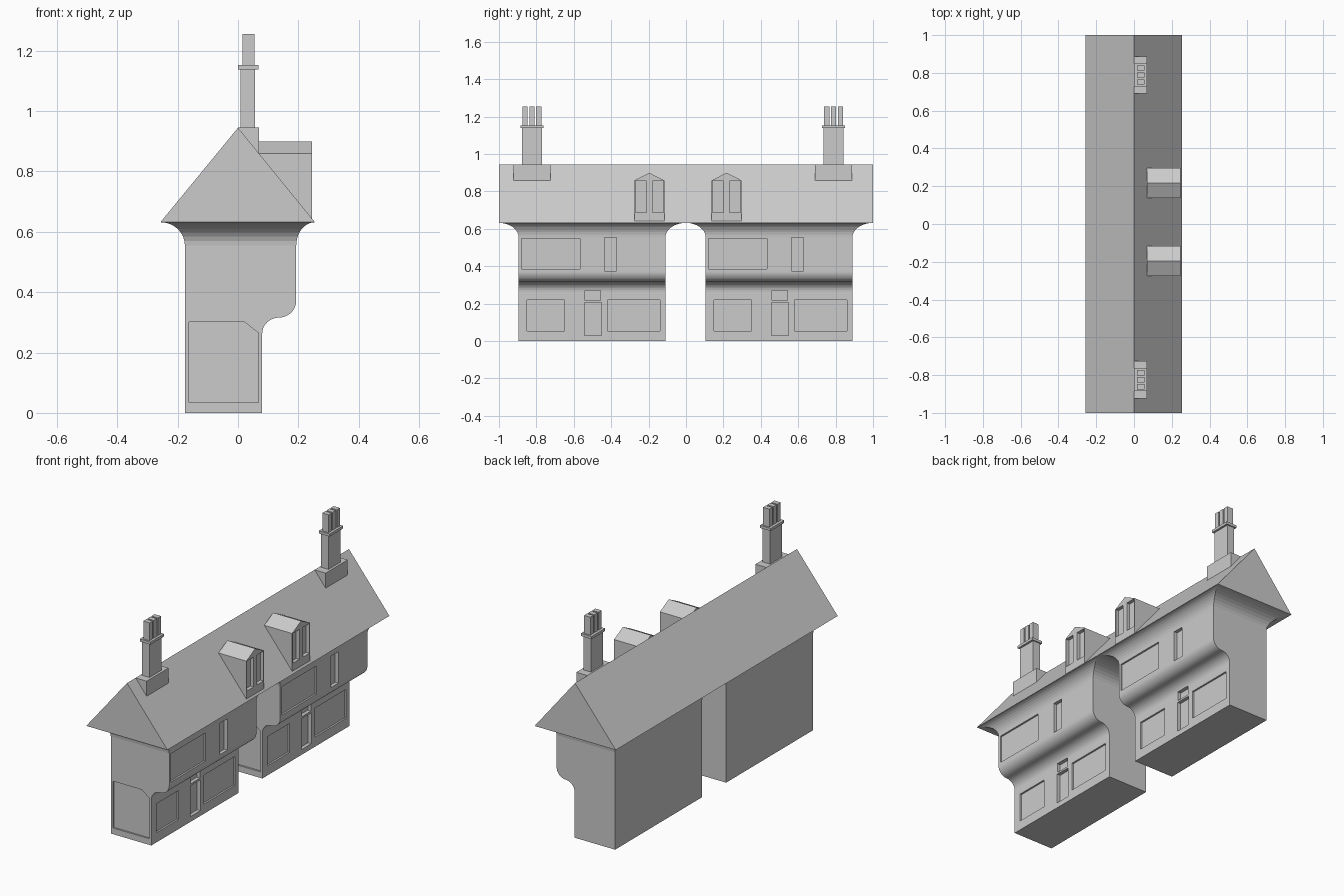
import bpy, bmesh
from math import sin, cos, pi

if "Cube" in bpy.data.objects:
    bpy.data.objects.remove(bpy.data.objects["Cube"])


def finish(bm, name):
    bmesh.ops.recalc_face_normals(bm, faces=bm.faces)
    me = bpy.data.meshes.new(name)
    bm.to_mesh(me)
    bm.free()
    ob = bpy.data.objects.new(name, me)
    bpy.context.scene.collection.objects.link(ob)
    return ob


def prism(bm, pts, axis, a, b):
    """Extrude a closed 2D profile from a to b along axis x or y."""
    def put(p, t):
        return (t, p[0], p[1]) if axis == 'x' else (p[0], t, p[1])
    r0 = [bm.verts.new(put(p, a)) for p in pts]
    r1 = [bm.verts.new(put(p, b)) for p in pts]
    n = len(pts)
    for i in range(n):
        bm.faces.new((r0[i], r0[(i + 1) % n], r1[(i + 1) % n], r1[i]))
    bm.faces.new(r0)
    bm.faces.new(r1)


def box(bm, x0, x1, y0, y1, z0, z1):
    prism(bm, [(x0, z0), (x1, z0), (x1, z1), (x0, z1)], 'y', y0, y1)


def carve(ob, cutter):
    cutter.hide_render = True
    bpy.context.view_layer.objects.active = ob
    mod = ob.modifiers.new("recesses", 'BOOLEAN')
    mod.operation = 'DIFFERENCE'
    mod.solver = 'EXACT'
    mod.object = cutter
    bpy.ops.object.modifier_apply(modifier=mod.name)
    bpy.data.objects.remove(cutter)


BACK, LOW, UP = -0.176, 0.08, 0.193      # wall x positions
COVE, EAVE, SEG = 0.555, 0.632, 8


def house(name, dy):
    y0, y1 = -0.895 + dy, -0.11 + dy
    # jettied wall profile: concave then convex quarter curve
    half = (UP - LOW) / 2
    prof = [(BACK, COVE), (BACK, 0), (LOW, 0)]
    for i in range(SEG + 1):
        a = pi / 2 * i / SEG
        prof.append((LOW + half * (1 - cos(a)), 0.262 + 0.054 * sin(a)))
    for i in range(1, SEG + 1):
        a = pi / 2 * i / SEG
        prof.append((LOW + half + half * sin(a), 0.316 + 0.056 * (1 - cos(a))))
    prof.append((UP, COVE))
    bm = bmesh.new()
    s = [bm.verts.new((x, y0, z)) for x, z in prof]
    n = [bm.verts.new((x, y1, z)) for x, z in prof]
    bm.faces.new(s)
    bm.faces.new(n)
    for i in range(len(prof) - 1):
        bm.faces.new((s[i], s[i + 1], n[i + 1], n[i]))
    # cove flaring out to the eaves on all four sides
    ring = [s[0], s[-1], n[-1], n[0]]
    for i in range(1, SEG + 1):
        a = pi / 2 * i / SEG
        f, z = 1 - cos(a), COVE + (EAVE - COVE) * sin(a)
        xa, xb = BACK + f * (-0.257 - BACK), UP + f * (0.255 - UP)
        ya, yb = y0 + f * (-1 + dy - y0), y1 + f * (dy - y1)
        new = [bm.verts.new(p) for p in
               ((xa, ya, z), (xb, ya, z), (xb, yb, z), (xa, yb, z))]
        for k in range(4):
            j = (k + 1) % 4
            bm.faces.new((ring[k], ring[j], new[j], new[k]))
        ring = new
    bm.faces.new(ring)
    ob = finish(bm, name)

    # window, door and end panel recesses
    cut = bmesh.new()
    for face, depth, ya, yb, za, zb in (
            (UP, 0.01, -0.880, -0.568, 0.386, 0.548),
            (UP, 0.02, -0.436, -0.371, 0.374, 0.553),
            (LOW, 0.02, -0.542, -0.453, 0.030, 0.206),
            (LOW, 0.02, -0.541, -0.457, 0.217, 0.270),
            (LOW, 0.01, -0.850, -0.650, 0.055, 0.220),
            (LOW, 0.01, -0.420, -0.140, 0.055, 0.220)):
        box(cut, face - depth, face + 0.02, ya + dy, yb + dy, za, zb)
    prism(cut, [(-0.163, 0.035), (0.068, 0.035), (0.068, 0.265),
                (0.02, 0.302), (-0.163, 0.302)], 'y', y0 - 0.02, y0 + 0.01)
    carve(ob, finish(cut, name + "_cutter"))


def dormer(name, c):
    bm = bmesh.new()
    w = 0.08
    prism(bm, [(c - w, 0.6), (c + w, 0.6), (c + w, 0.859), (c, 0.9),
               (c - w, 0.859)], 'x', 0.07, 0.246)
    # trim the part that would hang below the roof slope
    cutoff = bmesh.ops.bisect_plane(
        bm, geom=bm.verts[:] + bm.edges[:] + bm.faces[:],
        plane_co=(0, 0, 0.94), plane_no=(-0.313, 0, -0.255), clear_outer=True)
    edges = [e for e in cutoff['geom_cut'] if isinstance(e, bmesh.types.BMEdge)]
    bmesh.ops.holes_fill(bm, edges=edges, sides=0)
    ob = finish(bm, name)
    cut = bmesh.new()
    for s in (-1, 1):
        a, b = sorted((c + s * 0.016, c + s * 0.075))
        box(cut, 0.226, 0.27, a, b, 0.687, 0.857)
    carve(ob, finish(cut, name + "_cutter"))


def chimney(name, c):
    bm = bmesh.new()
    box(bm, 0, 0.07, c - 0.099, c + 0.099, 0.85, 0.945)         # base
    box(bm, 0.009, 0.056, c - 0.054, c + 0.054, 0.93, 1.145)    # stack
    box(bm, 0, 0.068, c - 0.061, c + 0.061, 1.138, 1.153)       # cap
    for k in (-1, 0, 1):                                        # pots
        p = c + k * 0.037
        box(bm, 0.015, 0.055, p - 0.014, p + 0.014, 1.15, 1.255)
    finish(bm, name)


# gabled roof over both houses
roof = bmesh.new()
prism(roof, [(-0.257, EAVE), (0.255, EAVE), (0, 0.945)], 'y', -1, 1)
finish(roof, "roof")

for label, dy, dorm, chim in (("south", 0, -0.196, -0.824),
                              ("north", 1, 0.217, 0.789)):
    house(label + "_house", dy)
    dormer(label + "_dormer", dorm)
    chimney(label + "_chimney", chim)
